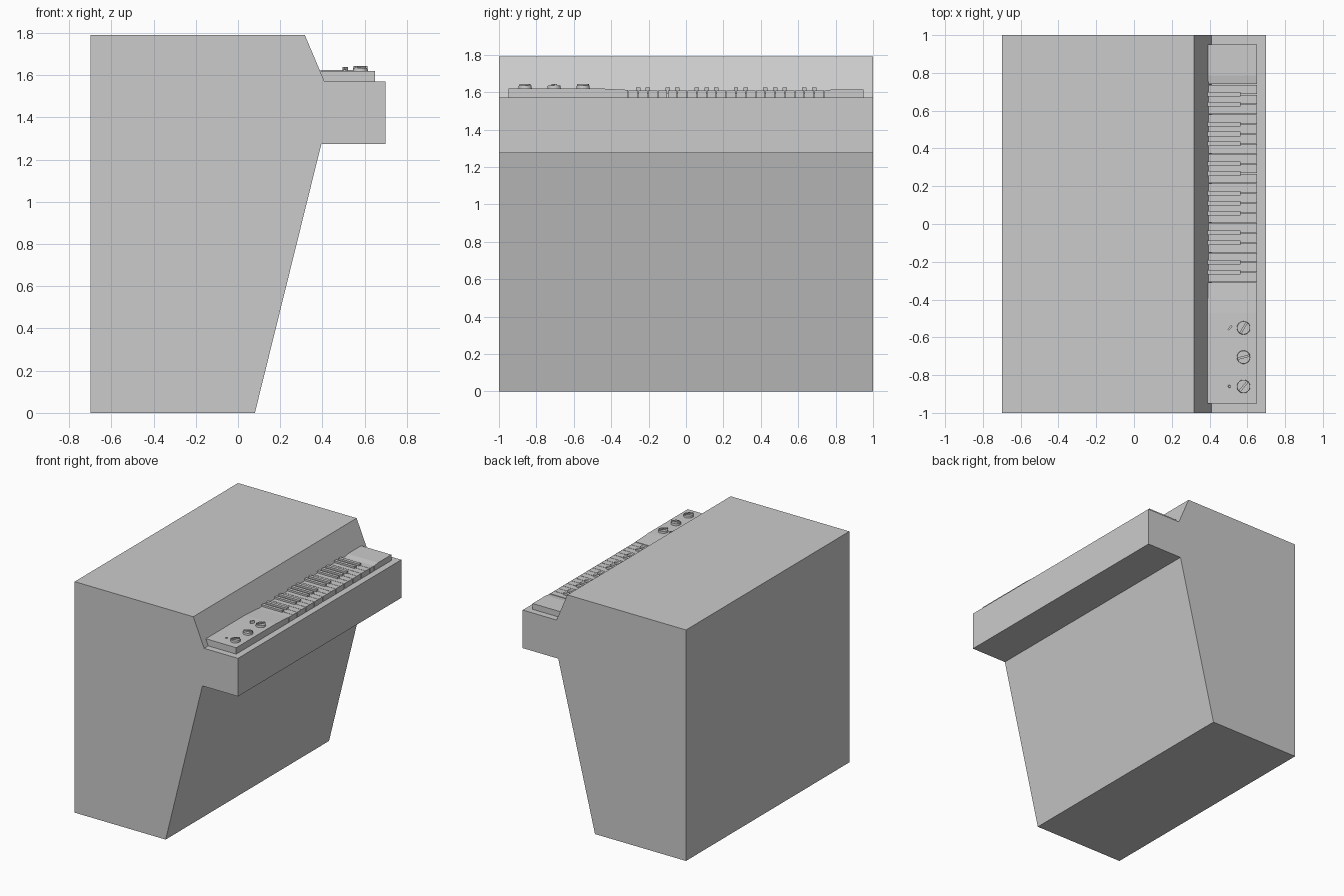
import bpy, bmesh, math
from mathutils import Matrix

if "Cube" in bpy.data.objects:
    bpy.data.objects.remove(bpy.data.objects["Cube"])


def make(name, bm):
    bmesh.ops.recalc_face_normals(bm, faces=bm.faces)
    mesh = bpy.data.meshes.new(name)
    bm.to_mesh(mesh)
    bm.free()
    ob = bpy.data.objects.new(name, mesh)
    bpy.context.collection.objects.link(ob)
    return ob


def prism(name, pts, vec):
    """Extrude a closed profile of 3D points along a vector."""
    bm = bmesh.new()
    face = bm.faces.new([bm.verts.new(p) for p in pts])
    ext = bmesh.ops.extrude_face_region(bm, geom=[face])
    verts = [g for g in ext['geom'] if isinstance(g, bmesh.types.BMVert)]
    bmesh.ops.translate(bm, verts=verts, vec=vec)
    # keep the starting cap
    if not face.is_valid:
        bmesh.ops.holes_fill(bm, edges=bm.edges)
    return make(name, bm)


def add_box(bm, x0, x1, y0, y1, z0, z1, angle=0):
    m = Matrix.Translation(((x0 + x1) / 2, (y0 + y1) / 2, (z0 + z1) / 2))
    m = m @ Matrix.Rotation(angle, 4, 'Z') @ Matrix.Diagonal((x1 - x0, y1 - y0, z1 - z0, 1))
    bmesh.ops.create_cube(bm, size=1, matrix=m)


def add_disc(bm, x, y, r1, r2, z0, z1, n=24):
    bmesh.ops.create_cone(bm, cap_ends=True, segments=n, radius1=r1, radius2=r2,
                          depth=z1 - z0, matrix=Matrix.Translation((x, y, (z0 + z1) / 2)))


# Cabinet with sloped front, shelf and raised back
side = [(-0.7, 0), (0.08, 0), (0.395, 1.275), (0.7, 1.275), (0.7, 1.57),
        (0.41, 1.57), (0.317, 1.79), (-0.7, 1.79)]
prism("cabinet", [(x, -1, z) for x, z in side], (0, 2, 0))

# Keyboard case at either end of the keys
X0, X1 = 0.39, 0.65
KEY_TOP, PITCH, COUNT = 0.738, 0.0523, 20
KEY_LOW = KEY_TOP - PITCH * COUNT
left = [(-0.95, 1.57), (KEY_LOW - 0.002, 1.57), (KEY_LOW - 0.002, 1.612), (-0.47, 1.62), (-0.95, 1.62)]
right = [(KEY_TOP + 0.002, 1.57), (0.95, 1.57), (0.95, 1.615), (0.786, 1.615), (KEY_TOP + 0.002, 1.608)]
prism("control_panel", [(X0, y, z) for y, z in left], (X1 - X0, 0, 0))
prism("end_panel", [(X0, y, z) for y, z in right], (X1 - X0, 0, 0))

# White keys
bm = bmesh.new()
for i in range(COUNT):
    y = KEY_TOP - PITCH * i
    add_box(bm, X0, X1, y - PITCH + 0.0015, y - 0.0015, 1.57, 1.61)
make("white_keys", bm)

# Black keys, in groups of two and three
bm = bmesh.new()
for i in range(1, COUNT):
    if i % 7 not in (0, 3):
        y = KEY_TOP - PITCH * i
        add_box(bm, X0, 0.565, y - 0.012, y + 0.012, 1.59, 1.624)
make("black_keys", bm)

# Control knobs with grip bars
for i, (y, a) in enumerate([(-0.55, 60), (-0.705, 15), (-0.86, 50)]):
    bm = bmesh.new()
    add_disc(bm, 0.58, y, 0.036, 0.034, 1.615, 1.635)
    add_box(bm, 0.547, 0.613, y - 0.006, y + 0.006, 1.63, 1.643, math.radians(a))
    knob = make(f"knob_{i + 1}", bm)

# Indicator lamp and small toggle lever beside the knobs
bm = bmesh.new()
add_disc(bm, 0.505, -0.86, 0.008, 0.006, 1.615, 1.628, 12)
make("indicator_lamp", bm)
bm = bmesh.new()
add_box(bm, 0.493, 0.523, -0.555, -0.545, 1.615, 1.64, math.radians(50))
make("toggle_lever", bm)
